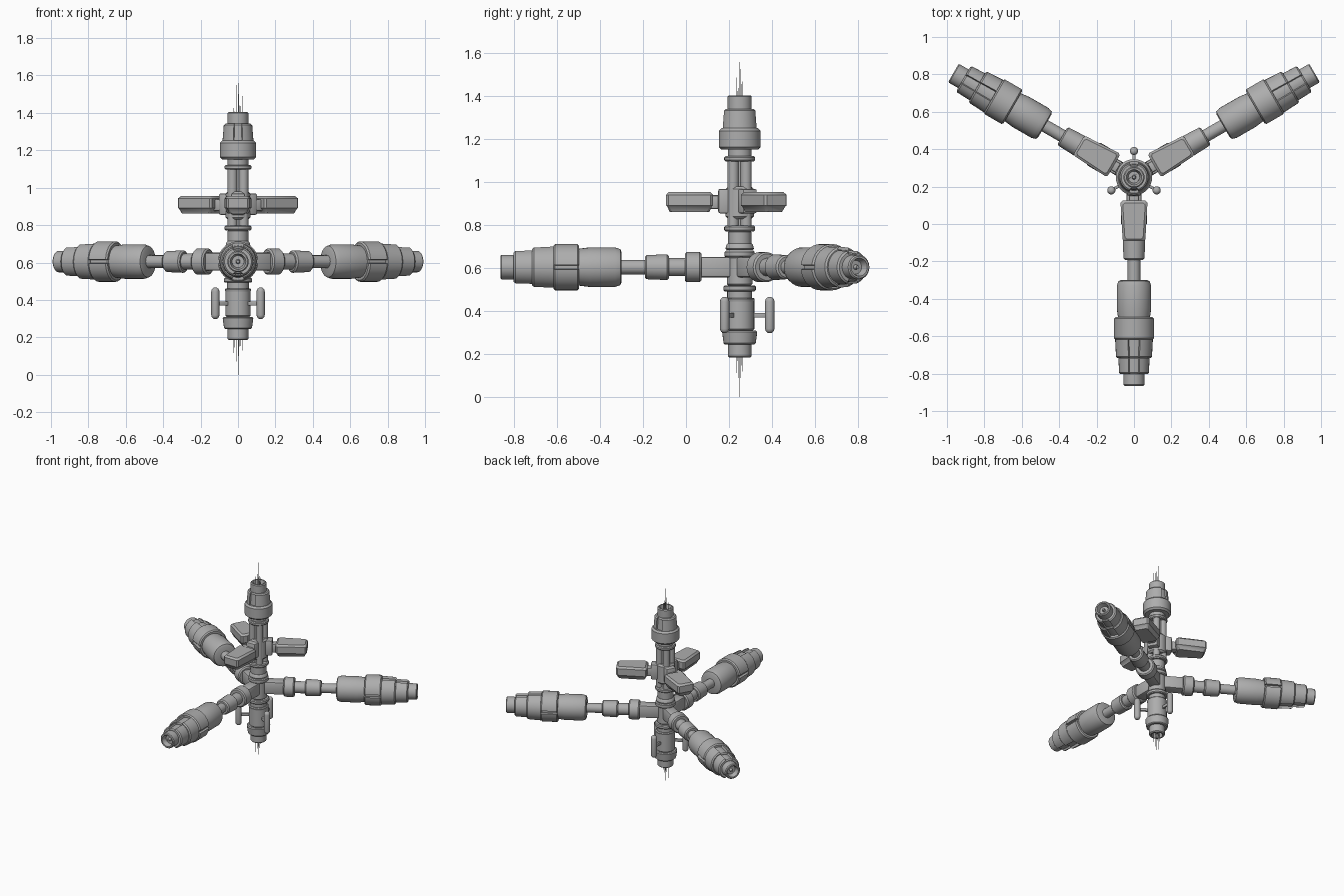
import bpy, bmesh, math, random
from mathutils import Matrix, Vector

if "Cube" in bpy.data.objects:
    bpy.data.objects.remove(bpy.data.objects["Cube"])

random.seed(4)
CY, ARM_Z = 0.25, 0.605
grey = bpy.data.materials.new("hull grey")
grey.diffuse_color = (0.42, 0.42, 0.42, 1)
grey.use_nodes = True
grey.node_tree.nodes["Principled BSDF"].inputs["Base Color"].default_value = grey.diffuse_color
AXIS = Matrix.Translation((0, CY, 0))
UP = Vector((0, 0, 1))
DIRS = [math.radians(a) for a in (270, 30, 150)]


def finish(name, bm, mat=AXIS, angle=35):
    bmesh.ops.recalc_face_normals(bm, faces=bm.faces)
    me = bpy.data.meshes.new(name)
    bm.to_mesh(me)
    bm.free()
    me.materials.append(grey)
    me.polygons.foreach_set("use_smooth", [True] * len(me.polygons))
    me.set_sharp_from_angle(angle=math.radians(angle))
    ob = bpy.data.objects.new(name, me)
    ob.matrix_world = mat
    bpy.context.collection.objects.link(ob)
    return ob


def stack(name, loops, mat=AXIS):
    """Skin a list of equal-length point loops and cap both ends."""
    bm = bmesh.new()
    rows = [[bm.verts.new(p) for p in loop] for loop in loops]
    n = len(rows[0])
    for a, b in zip(rows, rows[1:]):
        for i in range(n):
            j = (i + 1) % n
            bm.faces.new((a[i], a[j], b[j], b[i]))
    bm.faces.new(rows[0])
    bm.faces.new(rows[-1])
    return finish(name, bm, mat)


def turned(name, profile, mat=AXIS, notches=(), half=0.3, depth=0.8, n=32):
    """Turned part from (radius, height) pairs, with optional lengthwise grooves."""
    angles = [2 * math.pi * i / n for i in range(n)]
    for c in notches:
        angles = [a for a in angles if math.cos(a - c) < math.cos(half + 0.05)]
        angles += [(c + s * half) % (2 * math.pi) for s in (-1, -0.97, -0.5, 0, 0.5, 0.97, 1)]
    angles.sort()

    def scale(a):
        return depth if any(math.cos(a - c) > math.cos(half * 0.99) for c in notches) else 1
    loops = [[(r * scale(a) * math.cos(a), r * scale(a) * math.sin(a), z) for a in angles]
             for r, z in profile]
    return stack(name, loops, mat)


def drum(name, z0, z1, r0, r1=None, mat=AXIS, b=0.008, **kw):
    r1 = r1 or r0
    return turned(name, [(r0 - b, z0), (r0, z0 + b), (r1, z1 - b), (r1 - b, z1)], mat, **kw)


def block(name, lo, hi, mat, bevel=0.01):
    bm = bmesh.new()
    bmesh.ops.create_cube(bm, size=1)
    for v in bm.verts:
        v.co = [lo[i] + (v.co[i] + 0.5) * (hi[i] - lo[i]) for i in range(3)]
    bmesh.ops.bevel(bm, geom=bm.edges[:], offset=bevel, segments=2, affect='EDGES', profile=0.5)
    return finish(name, bm, mat)


def nozzle(name, z0, z1, r, mat):
    """End fitting with a hollow mouth."""
    turned(name, [(r, z0), (r, z1 - 0.006), (r - 0.006, z1), (r - 0.015, z1),
                  (r - 0.025, z1 - 0.035), (0.012, z1 - 0.035), (0.008, z1 - 0.015)], mat)


Q = math.pi / 2
# central column: (name, bottom, top, lower radius, upper radius)
for name, z0, z1, r0, r1 in [
        ("lower_module_taper", 0.245, 0.31, 0.075, 0.082),
        ("lower_module", 0.305, 0.46, 0.068, 0.068),
        ("lower_module_collar", 0.41, 0.462, 0.062, 0.07),
        ("lower_neck", 0.45, 0.50, 0.058, 0.058),
        ("lower_ring", 0.492, 0.52, 0.075, 0.075),
        ("hub", 0.515, 0.66, 0.06, 0.06),
        ("hub_ring", 0.65, 0.682, 0.07, 0.07),
        ("hub_upper_ring", 0.685, 0.715, 0.066, 0.062),
        ("shaft_base", 0.70, 0.78, 0.055, 0.055),
        ("shaft_lower_ring", 0.772, 0.798, 0.072, 0.072),
        ("pod_mount", 0.83, 0.98, 0.066, 0.066),
        ("shaft_upper_ring", 1.097, 1.122, 0.072, 0.072),
        ("upper_neck", 1.115, 1.17, 0.055, 0.055),
        ("upper_module", 1.152, 1.252, 0.097, 0.097)]:
    drum(name, z0, z1, r0, r1, b=0.006 if z1 - z0 < 0.08 else 0.012)
drum("upper_module_tier", 1.24, 1.342, 0.083, 0.076, notches=[Q, 3 * Q], depth=0.86)
nozzle("upper_nozzle", 1.33, 1.405, 0.056, AXIS)
nozzle("lower_nozzle", -0.26, -0.185, 0.055, AXIS @ Matrix.Rotation(math.pi, 4, 'X'))

# bundled shaft tubes around a core
drum("shaft_core", 0.77, 1.12, 0.036, b=0.004)
for i in range(4):
    a = math.pi / 4 + i * Q
    drum("shaft_tube", 0.77, 1.12, 0.026, b=0.003, n=16,
         mat=AXIS @ Matrix.Translation((0.042 * math.cos(a), 0.042 * math.sin(a), 0)))

# three long arms: local z runs outward, local y is up
for ang in DIRS:
    out = Vector((math.cos(ang), math.sin(ang), 0))
    M = Matrix((UP.cross(out), UP, out)).transposed().to_4x4()
    M.translation = (0, CY, ARM_Z)
    block("arm_root", (-0.04, -0.048, 0.03), (0.04, 0.048, 0.19), M, 0.012)
    for name, z0, z1, r0, r1 in [
            ("arm_ring", 0.178, 0.255, 0.07, 0.07),
            ("arm_link", 0.24, 0.34, 0.042, 0.042),
            ("arm_joint", 0.33, 0.442, 0.06, 0.056),
            ("arm_rod", 0.43, 0.565, 0.034, 0.034)]:
        drum(name, z0, z1, r0, r1, M)
    turned("arm_module", [(0.07, 0.55), (0.084, 0.556), (0.092, 0.58), (0.092, 0.70),
                          (0.085, 0.755)], M)
    drum("arm_band", 0.748, 0.867, 0.108, mat=M, notches=[0, 2 * Q], half=0.1, depth=0.84)
    drum("arm_tier_large", 0.86, 0.967, 0.101, 0.096, M, notches=[Q, 3 * Q], half=0.32, depth=0.84)
    drum("arm_tier_small", 0.96, 1.053, 0.083, 0.08, M, notches=[Q, 3 * Q], half=0.36, depth=0.84)
    nozzle("arm_nozzle", 1.045, 1.115, 0.057, M)

    # storage pod above each arm: local x runs outward
    P = AXIS @ Matrix.Rotation(ang, 4, 'Z')
    block("pod_bracket", (0.04, -0.038, 0.855), (0.10, 0.038, 0.97), P)
    block("pod_link", (0.08, -0.028, 0.875), (0.15, 0.028, 0.94), P)
    loops = []
    for z, d in ((0.862, 0.016), (0.887, 0.005), (0.892, 0), (0.942, 0), (0.955, 0.012)):
        x0, x1, w0, w1, c = 0.125 + d, 0.342 - d, 0.072 - d, 0.061 - d, 0.01
        side = [(x0, w0 - c), (x0 + c, w0), (x1 - c, w1), (x1, w1 - c)]
        loops.append([(x, y, z) for x, y in side] + [(x, -y, z) for x, y in reversed(side)])
    stack("storage_pod", loops, P)

    # slim tanks beside the lower module, between the arms
    T = AXIS @ Matrix.Rotation(ang + math.pi, 4, 'Z')
    tank = T @ Matrix.Translation((0.14, 0, 0))
    caps = [(0.022 * math.sin(t * Q / 4), 0.022 * (1 - math.cos(t * Q / 4))) for t in range(1, 5)]
    turned("side_tank", [(r, 0.297 + h) for r, h in caps] +
           [(r, 0.467 - h) for r, h in reversed(caps)], tank, n=16)
    block("tank_strut", (0.05, -0.008, 0.37), (0.135, 0.008, 0.392), T, 0.003)

# needle antennas at both ends
for sign, base, tips in ((1, 1.365, (1.56, 1.55, 1.50, 1.47, 1.44, 1.49)),
                         (-1, 0.225, (0.0, 0.07, 0.10, 0.12, 0.09, 0.13))):
    for i, tip in enumerate(tips):
        a, r = i * 2.4, 0.004 + 0.0045 * i
        m = AXIS @ Matrix.Translation((r * math.cos(a), r * math.sin(a), 0))
        turned("antenna", [(0.0025, base), (0.0018, (base + tip) / 2), (0.0006, tip)], m, n=6)
